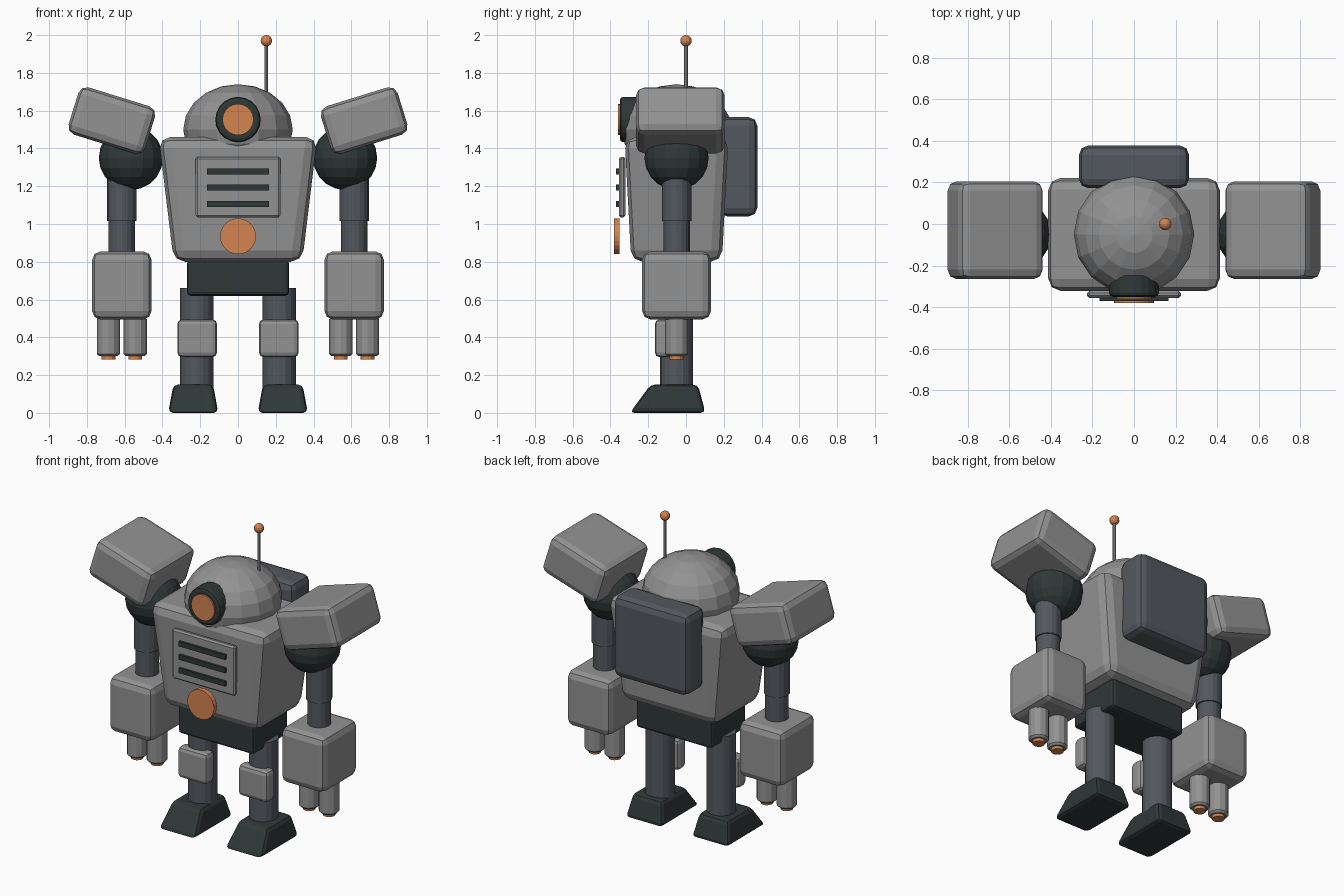
import bpy, bmesh, math
from mathutils import Matrix, Vector

cube = bpy.data.objects.get("Cube")
if cube:
    bpy.data.objects.remove(cube, do_unlink=True)


def material(name, rgb):
    m = bpy.data.materials.new(name)
    m.use_nodes = True
    m.diffuse_color = (*rgb, 1)
    bsdf = next(n for n in m.node_tree.nodes if n.type == 'BSDF_PRINCIPLED')
    bsdf.inputs["Base Color"].default_value = (*rgb, 1)
    return m


LIGHT = material("light grey", (0.29, 0.29, 0.29))
STEEL = material("blue grey steel", (0.088, 0.097, 0.112))
DARK = material("dark green grey", (0.028, 0.04, 0.039))
ORANGE = material("orange", (0.66, 0.23, 0.08))


def finish(name, bm, mat, loc, bevel=0.0, segments=2):
    bmesh.ops.recalc_face_normals(bm, faces=bm.faces)
    mesh = bpy.data.meshes.new(name)
    bm.to_mesh(mesh)
    bm.free()
    mesh.materials.append(mat)
    ob = bpy.data.objects.new(name, mesh)
    ob.location = loc
    bpy.context.collection.objects.link(ob)
    if bevel:
        mod = ob.modifiers.new("rounded edges", 'BEVEL')
        mod.width = bevel
        mod.segments = segments
        mod.limit_method = 'ANGLE'
        mod.angle_limit = math.radians(50)
    return ob


def box(name, mat, loc, size, bevel=0.0, top=None, shift=0.0, segments=2):
    """Box with an optional different top size (x, y) and top y shift."""
    bm = bmesh.new()
    bmesh.ops.create_cube(bm, size=1)
    for v in bm.verts:
        up = v.co.z > 0
        sx, sy = top if top and up else size[:2]
        v.co = Vector((v.co.x * sx, v.co.y * sy + shift * up, v.co.z * size[2]))
    return finish(name, bm, mat, loc, bevel, segments)


def rod(name, mat, loc, radius, length, sides=16, axis='Z', bevel=0.0, segments=1):
    bm = bmesh.new()
    bmesh.ops.create_cone(bm, cap_ends=True, segments=sides, radius1=radius,
                          radius2=radius, depth=length)
    if axis == 'Y':
        bm.transform(Matrix.Rotation(math.pi / 2, 4, 'X'))
    return finish(name, bm, mat, loc, bevel, segments)


def ball(name, mat, loc, radius, height=None, sides=16, rings=10):
    bm = bmesh.new()
    bmesh.ops.create_uvsphere(bm, u_segments=sides, v_segments=rings, radius=radius)
    bm.transform(Matrix.Diagonal((1, 1, (height or radius) / radius, 1)))
    return finish(name, bm, mat, loc)


BODY_Y = -0.05

# Torso, pelvis and backpack
box("torso", LIGHT, (0, BODY_Y, 1.13), (0.68, 0.48, 0.66), 0.06, top=(0.84, 0.55))
box("pelvis", DARK, (0, BODY_Y, 0.715), (0.54, 0.36, 0.19), 0.02)
box("backpack", STEEL, (0, 0.275, 1.303), (0.53, 0.205, 0.525), 0.045)

# Chest panel with vents and a round light
box("chest_panel", LIGHT, (0, -0.338, 1.195), (0.45, 0.034, 0.32), 0.01, segments=1)
for i in range(3):
    box(f"chest_vent_{i + 1}", DARK, (0, -0.36, 1.107 + 0.086 * i), (0.33, 0.02, 0.032))
rod("belly_light", ORANGE, (0, -0.366, 0.935), 0.095, 0.03, 24, 'Y')

# Domed head with a single eye
ball("head_dome", LIGHT, (0, BODY_Y, 1.5), 0.29, 0.24)
rod("eye_housing", DARK, (0, -0.29, 1.553), 0.12, 0.12, 20, 'Y', 0.018, 2)
rod("eye_lens", ORANGE, (0, -0.345, 1.553), 0.083, 0.03, 20, 'Y')

# Antenna
rod("antenna_rod", LIGHT, (0.15, 0, 1.81), 0.01, 0.3, 8)
ball("antenna_tip", ORANGE, (0.15, 0, 1.97), 0.03, sides=12, rings=8)

# Limbs, one set on each side
for side, s in (("left", 1), ("right", -1)):
    # Arm
    arm_x = s * 0.615
    ball(f"{side}_shoulder_joint", DARK, (s * 0.567, BODY_Y, 1.35), 0.17)
    pad = box(f"{side}_shoulder_pad", LIGHT, (s * 0.668, -0.03, 1.548),
              (0.425, 0.47, 0.262), 0.045)
    pad.rotation_euler.y = -s * 0.3
    rod(f"{side}_upper_arm", STEEL, (arm_x, BODY_Y, 1.135), 0.078, 0.24)
    rod(f"{side}_elbow_tube", STEEL, (arm_x, BODY_Y, 0.92), 0.07, 0.22)
    box(f"{side}_forearm", LIGHT, (arm_x, BODY_Y, 0.675), (0.315, 0.365, 0.36), 0.045)
    for label, dx in (("outer", s * 0.071), ("inner", -s * 0.071)):
        rod(f"{side}_{label}_barrel", LIGHT, (arm_x + dx, BODY_Y, 0.405),
            0.061, 0.21, 12, bevel=0.012)
        rod(f"{side}_{label}_muzzle", ORANGE, (arm_x + dx, BODY_Y, 0.297),
            0.037, 0.03, 12)

    # Leg
    rod(f"{side}_leg", STEEL, (s * 0.218, BODY_Y, 0.38), 0.088, 0.56)
    box(f"{side}_knee_pad", LIGHT, (s * 0.216, -0.12, 0.395), (0.21, 0.09, 0.2), 0.025)
    box(f"{side}_foot", DARK, (s * 0.237, -0.097, 0.075), (0.265, 0.4, 0.15), 0.025,
        top=(0.21, 0.25), shift=0.035)
